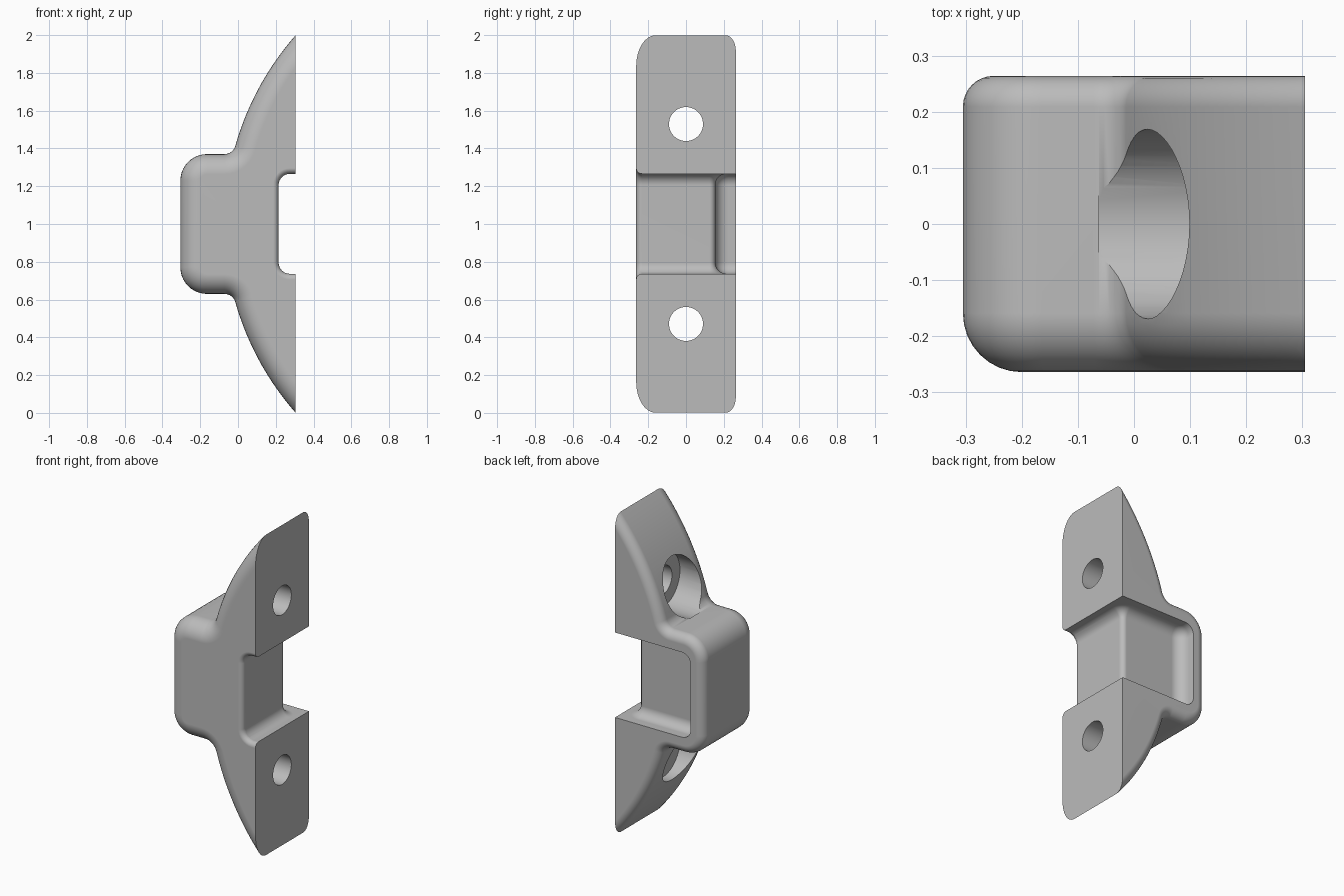
import bpy, bmesh
from math import sin, cos, pi, asin, sqrt, radians
from mathutils import Vector

cube = bpy.data.objects.get("Cube")
if cube:
    bpy.data.objects.remove(cube, do_unlink=True)

HALF_X, HALF_Y = 0.305, 0.264


def arc(cx, cy, r, a0, a1, n):
    return [Vector((cx + r * cos(a0 + (a1 - a0) * i / n),
                    cy + r * sin(a0 + (a1 - a0) * i / n))) for i in range(n + 1)]


def offset(path, d):
    """Shift an open path to its left by d, with mitred joints."""
    normals = []
    for a, b in zip(path, path[1:]):
        t = (b - a).normalized()
        normals.append(Vector((-t.y, t.x)))
    result = []
    for i, p in enumerate(path):
        n1 = normals[max(i - 1, 0)]
        n2 = normals[min(i, len(normals) - 1)]
        result.append(p + (n1 + n2) * (d / (1 + n1.dot(n2))))
    return result


def layered(name, path, layers, place, closing=()):
    """Loft offset copies of a path; layers are (height, offset) pairs."""
    bm = bmesh.new()
    rings = []
    for h, d in layers:
        outline = offset(path, d) + [Vector(c) for c in closing]
        rings.append([bm.verts.new(place(p.x, p.y, h)) for p in outline])
    for low, high in zip(rings, rings[1:]):
        for i in range(len(low)):
            j = (i + 1) % len(low)
            bm.faces.new((low[i], low[j], high[j], high[i]))
    bm.faces.new(rings[0])
    bm.faces.new(rings[-1])
    return finish(name, bm)


def finish(name, bm):
    bmesh.ops.recalc_face_normals(bm, faces=bm.faces)
    mesh = bpy.data.meshes.new(name)
    bm.to_mesh(mesh)
    bm.free()
    ob = bpy.data.objects.new(name, mesh)
    bpy.context.collection.objects.link(ob)
    return ob


def rounded(low, high, r_low, r_high, n=8):
    """Layers of a slab whose two rims are rounded."""
    angles = [pi / 2 * i / n for i in range(n + 1)]
    first = [(low + r_low * (1 - cos(a)), r_low * (1 - sin(a))) for a in angles]
    last = [(high - r_high * (1 - cos(a)), r_high * (1 - sin(a))) for a in angles]
    return first + last[::-1]


def cylinder(name, x0, x1, z, r):
    bm = bmesh.new()
    ring = [bm.verts.new((x0, p.x, p.y)) for p in arc(0, z, r, 0, 2 * pi, 48)[:-1]]
    face = bm.faces.new(ring)
    ext = bmesh.ops.extrude_face_region(bm, geom=[face])
    top = [v for v in ext["geom"] if isinstance(v, bmesh.types.BMVert)]
    bmesh.ops.translate(bm, verts=top, vec=(x1 - x0, 0, 0))
    return finish(name, bm)


def cut(target, cutter):
    mod = target.modifiers.new("cut", "BOOLEAN")
    mod.operation = "DIFFERENCE"
    mod.solver = "EXACT"
    mod.object = cutter
    bpy.context.view_layer.objects.active = target
    bpy.ops.object.modifier_apply(modifier=mod.name)
    bpy.data.objects.remove(cutter, do_unlink=True)


def along_y(u, v, h):
    return (u, h, v)


def along_z(u, v, h):
    return (u, v, h)


# Side profile: bowed wings blending into a rounded central block
bow_x, bow_r, blend = 1.441, 1.513, 0.06
block_top = 1.37
meet = asin((block_top + blend - 1) / (bow_r + blend))
blend_x = bow_x - sqrt((bow_r + blend) ** 2 - (block_top + blend - 1) ** 2)
upper = arc(bow_x, 1, bow_r, pi - radians(49), pi - meet, 24)
upper += arc(blend_x, block_top + blend, blend, -meet, -pi / 2, 8)[1:]
upper += arc(-HALF_X + 0.14, block_top - 0.14, 0.14, pi / 2, pi, 10)
profile = upper + [Vector((p.x, 2 - p.y)) for p in reversed(upper)]
body = layered("bracket_body", profile, rounded(-HALF_Y, HALF_Y, 0.105, 0.055), along_y)

# Flat mounting face
mount = [Vector((HALF_X, 3)), Vector((HALF_X, -1))]
cut(body, layered("mount_cutter", mount, [(-1, 0), (1, 0)], along_y, [(2, -1), (2, 3)]))

# Pocket open to the mounting side and to the back, with soft inner corners
z0, z1, floor_x, step_y, wall_x = 0.736, 1.266, 0.215, 0.155, -0.216
pocket = [Vector((wall_x, 0.6))]
pocket += arc(wall_x + 0.07, step_y + 0.07, 0.07, pi, 1.5 * pi, 8)
pocket += arc(floor_x - 0.03, step_y - 0.03, 0.03, pi / 2, 0, 6)
pocket += [Vector((floor_x, -0.6))]
cut(body, layered("pocket_cutter", pocket, rounded(z0, z1, 0.06, 0.06), along_z,
                  [(0.7, -0.6), (0.7, 0.6)]))

# Softened rim where the pocket leaves the front
rim = [Vector((0.6, z1))]
rim += arc(floor_x + 0.06, z1 - 0.06, 0.06, pi / 2, pi, 8)
rim += arc(floor_x + 0.06, z0 + 0.06, 0.06, pi, 1.5 * pi, 8)
rim += [Vector((0.6, z0))]
r = 0.03
flare = [(-HALF_Y + r - r * sin(a), -r * (1 - cos(a)))
         for a in [pi / 2 * i / 5 for i in range(6)]]
flare = [(-0.2, 0.008)] + flare + [(-0.3, -r)]
cut(body, layered("rim_cutter", rim, flare, along_y))

# Screw holes with wide counterbores
for z in (1.529, 2 - 1.529):
    cut(body, cylinder("screw_hole", -0.1, 0.5, z, 0.09))
    cut(body, cylinder("counterbore", -0.062, 0.16, z, 0.169))

# Plain grey finish
grey = bpy.data.materials.new("plain_grey")
grey.use_nodes = True
colour = (0.5, 0.5, 0.5, 1)
grey.diffuse_color = colour
grey.node_tree.nodes["Principled BSDF"].inputs["Base Color"].default_value = colour
body.data.materials.clear()
body.data.materials.append(grey)

bpy.ops.object.select_all(action="DESELECT")
body.select_set(True)
bpy.context.view_layer.objects.active = body
bpy.ops.object.shade_smooth_by_angle(angle=radians(30))
weighted = body.modifiers.new("even_shading", "WEIGHTED_NORMAL")
weighted.keep_sharp = True
